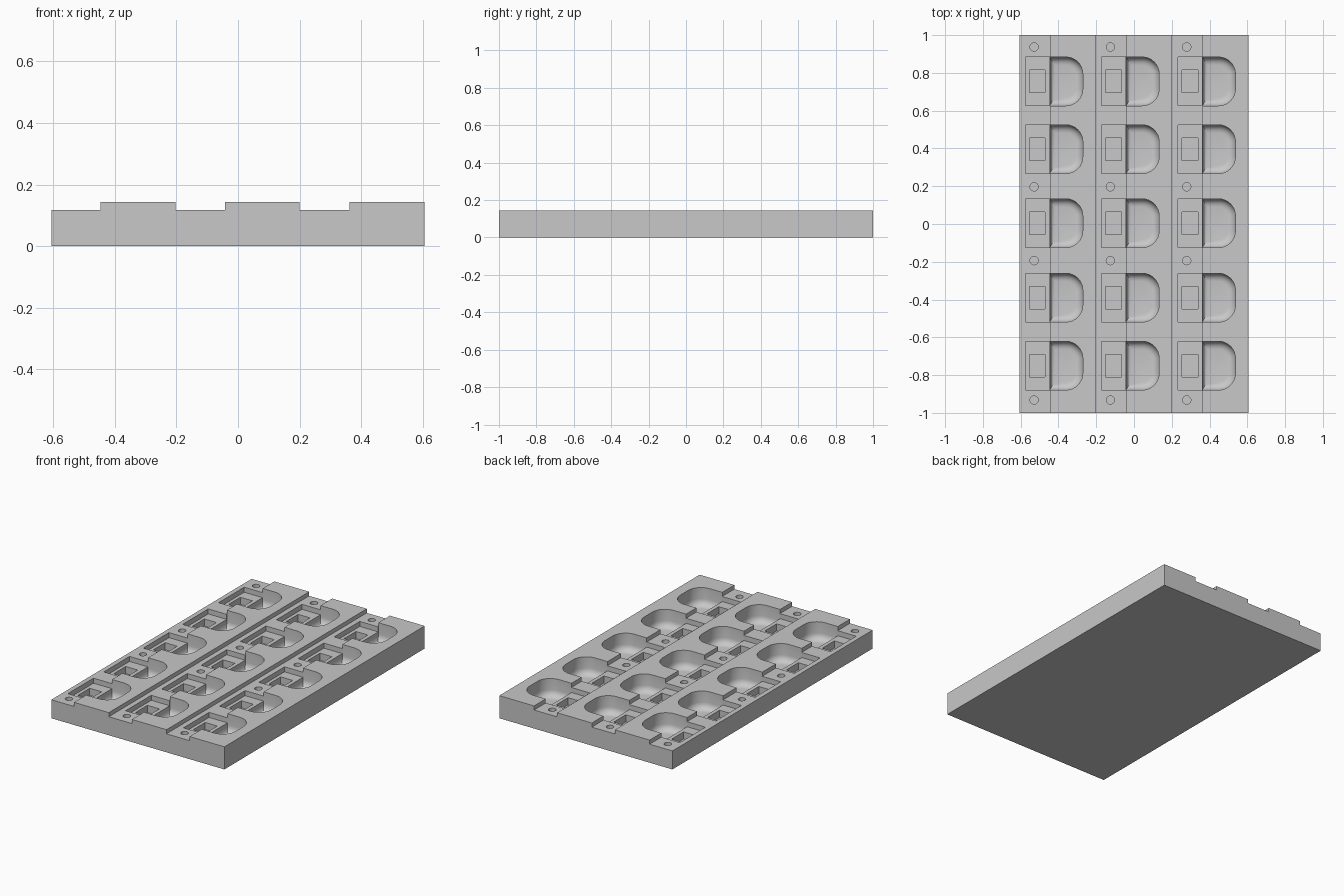
import bpy, bmesh, math

if "Cube" in bpy.data.objects:
    bpy.data.objects.remove(bpy.data.objects["Cube"], do_unlink=True)

HALF_X, LOW, HIGH = 0.605, 0.117, 0.143
STEPS = [-0.446, -0.042, 0.362]          # where each raised strip starts
STRIP_ENDS = [-0.203, 0.2, HALF_X]
POCKET_Y = [0.755, 0.396, 0.004, -0.39, -0.75]
HOLE_Y = [0.937, 0.197, -0.194, -0.932]
ABOVE = 0.2

grey = bpy.data.materials.new("grey")
grey.use_nodes = True
colour = (0.58, 0.58, 0.58, 1)
grey.diffuse_color = colour
grey.node_tree.nodes["Principled BSDF"].inputs["Base Color"].default_value = colour


def loft(bm, rings):
    """Closed solid through rings of equal point count."""
    loops = [[bm.verts.new(p) for p in ring] for ring in rings]
    for a, b in zip(loops, loops[1:]):
        for i in range(len(a)):
            j = (i + 1) % len(a)
            bm.faces.new((a[i], a[j], b[j], b[i]))
    bm.faces.new(loops[0][::-1])
    bm.faces.new(loops[-1])


def make_object(name, bm):
    bmesh.ops.recalc_face_normals(bm, faces=bm.faces)
    mesh = bpy.data.meshes.new(name)
    bm.to_mesh(mesh)
    bm.free()
    mesh.materials.append(grey)
    obj = bpy.data.objects.new(name, mesh)
    bpy.context.collection.objects.link(obj)
    return obj


def box(bm, x0, x1, y, half_y, z0):
    rect = [(x0, y - half_y), (x1, y - half_y), (x1, y + half_y), (x0, y + half_y)]
    loft(bm, [[(px, py, z) for px, py in rect] for z in (z0, ABOVE)])


def scoop_ring(x, y, z, inset):
    """D-shaped outline: straight on the left, rounded corners on the right."""
    left, right = x + inset * 0.6, x + 0.175 - inset
    half, r = 0.129 - inset, 0.09 - inset
    pts = [(left, y - half, z)]
    for sign, start in ((-1, -90), (1, 0)):
        for k in range(9):
            a = math.radians(start + 90 * k / 8)
            pts.append((right - r + r * math.cos(a),
                        y + sign * (half - r) + r * math.sin(a), z))
    pts.append((left, y + half, z))
    return pts


# Stepped slab
profile = [(-HALF_X, 0), (HALF_X, 0)]
for start, end in reversed(list(zip(STEPS, STRIP_ENDS))):
    if end < HALF_X:
        profile.append((end, LOW))
    profile += [(end, HIGH), (start, HIGH), (start, LOW)]
profile.append((-HALF_X, LOW))
bm = bmesh.new()
loft(bm, [[(x, y, z) for x, z in profile] for y in (-1, 1)])
tray = make_object("stepped_tray", bm)

# Cutters: shallow ledges, rounded scoops, square wells and pin holes
ledges, scoops, wells = bmesh.new(), bmesh.new(), bmesh.new()
FLOOR, FILLET = 0.03, 0.042
for x in STEPS:
    for y in POCKET_Y:
        box(ledges, x - 0.129, x + 0.01, y, 0.128, 0.085)
        box(wells, x - 0.108, x - 0.024, y, 0.06, 0.04)
        rings = [scoop_ring(x, y, ABOVE, 0)]
        for k in range(6):
            a = math.radians(90 * k / 5)
            rings.append(scoop_ring(x, y, FLOOR + FILLET * (1 - math.sin(a)),
                                    FILLET * (1 - math.cos(a))))
        loft(scoops, rings)
    for y in HOLE_Y:
        circle = [(x - 0.083 + 0.022 * math.cos(math.tau * k / 24),
                   y + 0.022 * math.sin(math.tau * k / 24)) for k in range(24)]
        loft(wells, [[(px, py, z) for px, py in circle] for z in (0.06, ABOVE)])

bpy.context.view_layer.objects.active = tray
for name, bm in (("ledge_cutter", ledges), ("scoop_cutter", scoops), ("well_cutter", wells)):
    cutter = make_object(name, bm)
    cutter.hide_render = True
    mod = tray.modifiers.new(name, 'BOOLEAN')
    mod.operation, mod.solver, mod.object = 'DIFFERENCE', 'EXACT', cutter
    bpy.ops.object.modifier_apply(modifier=mod.name)
    bpy.data.objects.remove(cutter, do_unlink=True)

# Smooth the rounded walls, keep the edges crisp
bpy.ops.object.select_all(action='DESELECT')
tray.select_set(True)
bpy.ops.object.shade_smooth_by_angle(angle=math.radians(30))
